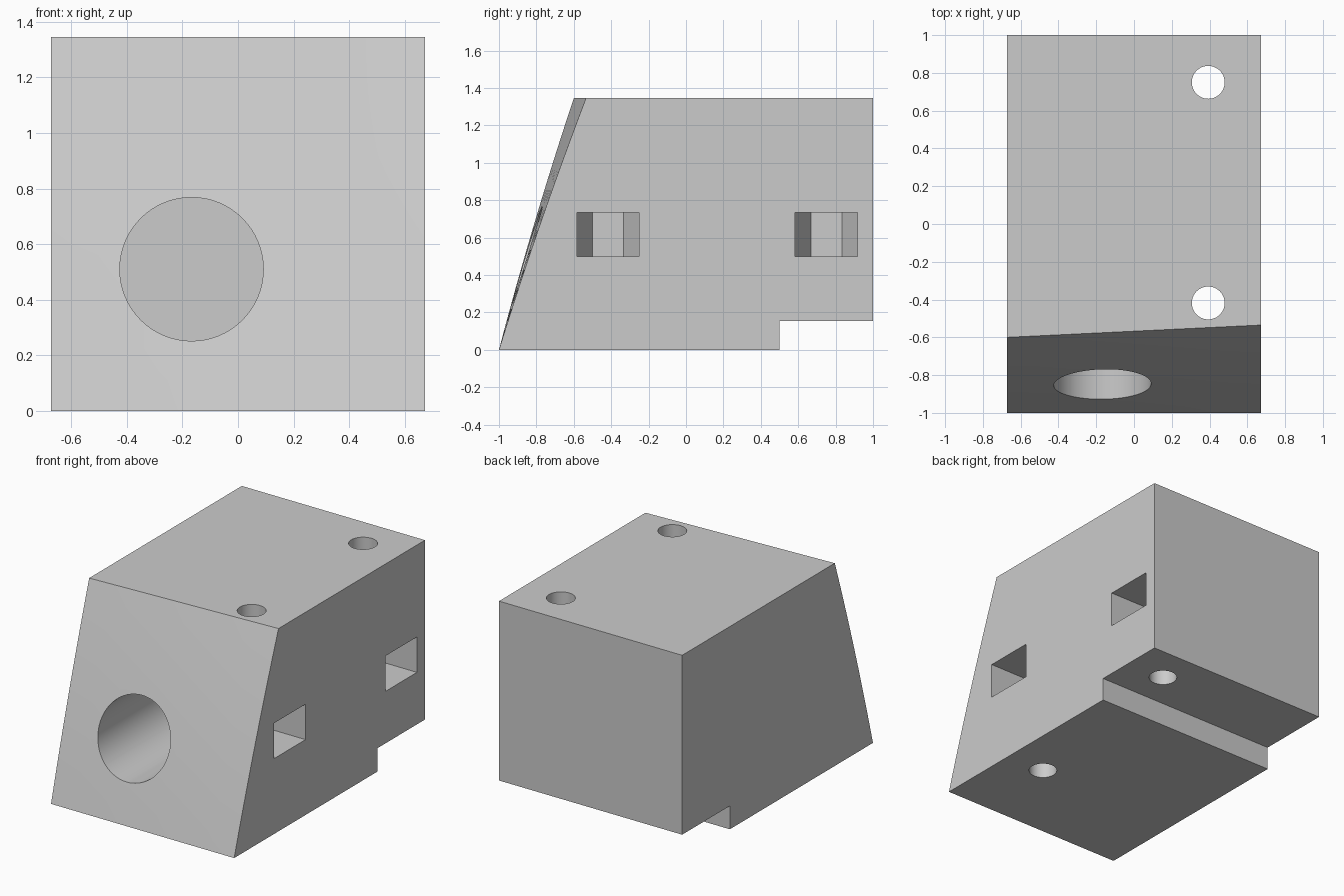
import bpy, bmesh, math

if "Cube" in bpy.data.objects:
    bpy.data.objects.remove(bpy.data.objects["Cube"], do_unlink=True)

HALF_W, HEIGHT = 0.672, 1.345
STEP_Y, STEP_Z = 0.5, 0.155
BOLT_X, BOLT_R = 0.393, 0.087
BOLT_YS = (-0.418, 0.75)
COLS, ROWS = 8, 12

grey = bpy.data.materials.new("light grey")
grey.use_nodes = True
grey.diffuse_color = (0.6, 0.6, 0.6, 1)
grey.node_tree.nodes["Principled BSDF"].inputs["Base Color"].default_value = (0.6, 0.6, 0.6, 1)


def mesh_object(name, bm):
    bmesh.ops.recalc_face_normals(bm, faces=bm.faces)
    mesh = bpy.data.meshes.new(name)
    bm.to_mesh(mesh)
    bm.free()
    mesh.materials.append(grey)
    obj = bpy.data.objects.new(name, mesh)
    bpy.context.collection.objects.link(obj)
    return obj


def front_point(u, t):
    """Sloped, slightly bulged and twisted front surface."""
    top_y = -0.60 + 0.065 * u
    y = -1 + (top_y + 1) * t - 0.012 * 4 * t * (1 - t)
    return (HALF_W * (2 * u - 1), y, HEIGHT * t)


# Body: front grid closed by flat sides, top, back and stepped underside
bm = bmesh.new()
grid = [[bm.verts.new(front_point(i / COLS, j / ROWS)) for j in range(ROWS + 1)]
        for i in range(COLS + 1)]
for i in range(COLS):
    for j in range(ROWS):
        bm.faces.new((grid[i][j], grid[i + 1][j], grid[i + 1][j + 1], grid[i][j + 1]))
rear = [(1, HEIGHT), (1, STEP_Z), (STEP_Y, STEP_Z), (STEP_Y, 0)]
left, right = [[bm.verts.new((x, y, z)) for y, z in rear] for x in (-HALF_W, HALF_W)]
bm.faces.new(grid[0] + left)
bm.faces.new(grid[-1] + right)
for k in range(3):
    bm.faces.new((left[k], left[k + 1], right[k + 1], right[k]))
bm.faces.new([col[-1] for col in grid] + [right[0], left[0]])
bm.faces.new([col[0] for col in grid] + [right[3], left[3]])
body = mesh_object("block_body", bm)


def cylinder(name, radius, depth, location, rotation=(0, 0, 0), sides=64):
    bm = bmesh.new()
    bmesh.ops.create_cone(bm, cap_ends=True, segments=sides, radius1=radius,
                          radius2=radius, depth=depth)
    obj = mesh_object(name, bm)
    obj.location, obj.rotation_euler = location, rotation
    return obj


def nut_slot(name, y):
    """Hexagonal nut pocket opening through the side."""
    r = 0.166
    flat = r * math.cos(math.pi / 6)
    outline = [(0.8, -r), (0.8, r), (BOLT_X, r), (BOLT_X - flat, r / 2),
               (BOLT_X - flat, -r / 2), (BOLT_X, -r)]
    bm = bmesh.new()
    face = bm.faces.new([bm.verts.new((x, y + dy, 0.5)) for x, dy in outline])
    out = bmesh.ops.extrude_face_region(bm, geom=[face])
    bmesh.ops.translate(bm, vec=(0, 0, 0.235),
                        verts=[v for v in out["geom"] if isinstance(v, bmesh.types.BMVert)])
    return mesh_object(name, bm)


# Cutters: front bore, bolt holes and nut slots
cutters = [cylinder("front_bore_cutter", 0.258, 1.8, (-0.167, -0.3, 0.51), (math.pi / 2, 0, 0))]
for n, y in zip(("front", "rear"), BOLT_YS):
    cutters.append(cylinder(n + "_bolt_cutter", BOLT_R, 3, (BOLT_X, y, 0.7), sides=48))
    cutters.append(nut_slot(n + "_nut_slot_cutter", y))

bpy.context.view_layer.update()
bpy.ops.object.select_all(action="DESELECT")
body.select_set(True)
bpy.context.view_layer.objects.active = body
for cutter in cutters:
    cutter.hide_render = True
    mod = body.modifiers.new(cutter.name, "BOOLEAN")
    mod.operation, mod.solver, mod.object = "DIFFERENCE", "EXACT", cutter
    bpy.ops.object.modifier_apply(modifier=mod.name)
for cutter in cutters:
    bpy.data.objects.remove(cutter, do_unlink=True)

bpy.ops.object.shade_smooth_by_angle(angle=math.radians(25))
